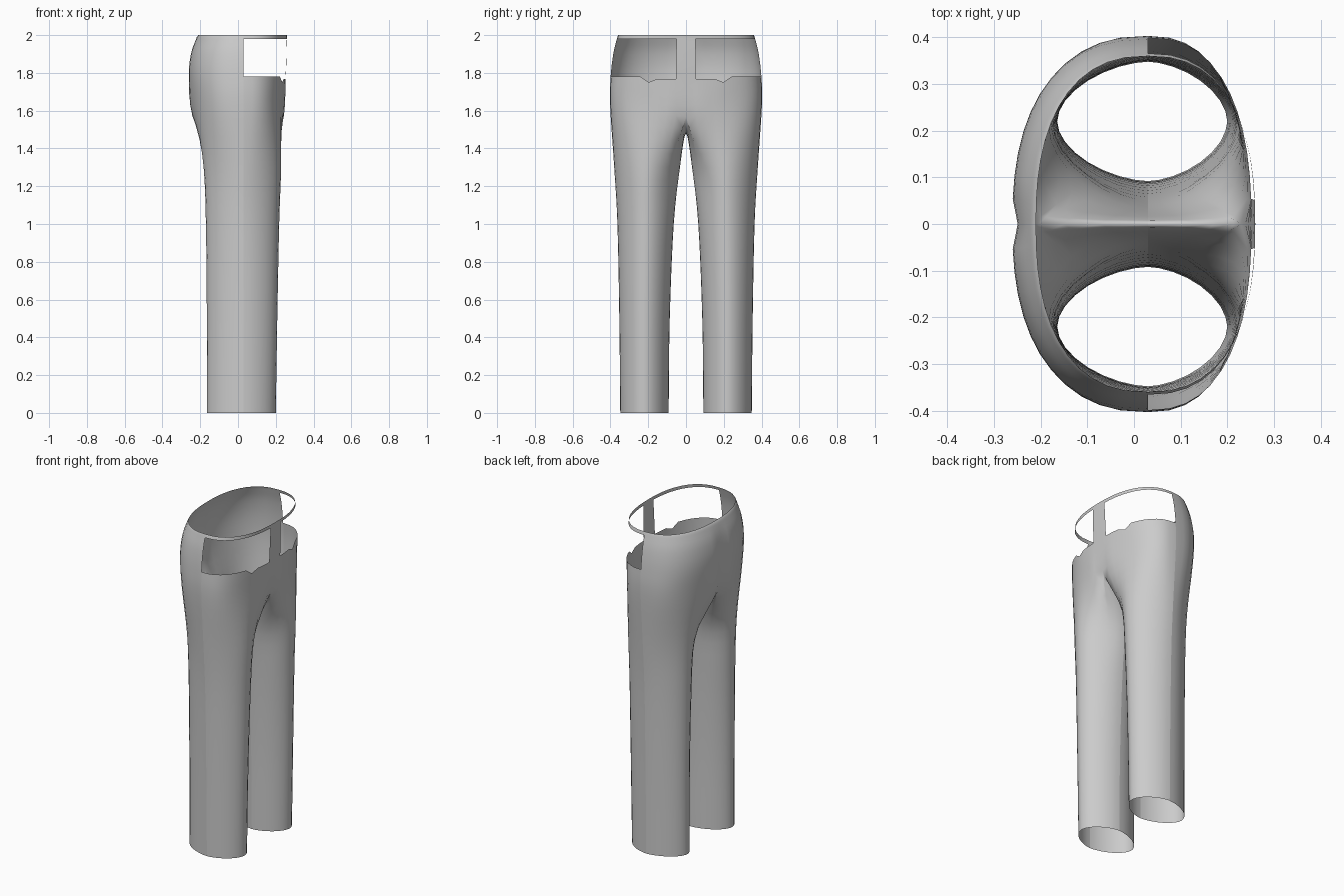
import bpy, bmesh
from math import sin, cos, pi
from mathutils import Vector

if "Cube" in bpy.data.objects:
    bpy.data.objects.remove(bpy.data.objects["Cube"])

SEAM = 0.03          # x of the side seam and inseam
N, C = 16, 4         # columns per panel, column where the centre seam starts
SUB = 4              # rows between key sections

# leg sections: z, front x, back x, inner y, outer y
LEG = [(0, .20, -.165, .092, .348), (.5, .208, -.165, .086, .353),
       (1, .218, -.17, .065, .363), (1.3, .228, -.182, .032, .38)]
# hip sections: z, front x, back x, half width (first one is the fork)
HIP = [(1.62, .244, -.243, .402), (1.78, .252, -.261, .399), (1.9, .257, -.25, .385),
       (1.98, .259, -.222, .366), (2.0, .26, -.21, .36)]


def leg_point(sec, j, front):
    z, xf, xb, yi, yo = sec
    a = pi * j / N
    depth = (xf if front else xb) - SEAM
    c = cos(a)
    y = (yi + yo) / 2 - (yo - yi) / 2 * (1 if c > 0 else -1) * abs(c) ** 1.1
    return Vector((SEAM + depth * max(0, sin(a)) ** 1.2, y, z))


def hip_point(i, j, front):
    z, xf, xb, w = HIP[i]
    depth = (xf if front else xb) - SEAM
    if i == 0 and j < C:                       # crotch curve
        s = j / C
        return Vector((SEAM + depth * .93 * sin(s * pi / 2), 0, 1.48 + .09 * s ** 2))
    s = (j - C) / (N - C)
    phi = pi / 2 * s ** 1.15
    k = 1
    if j == C and i < 3:                       # slight hollow at the centre seam
        k = .93 if i == 0 else (1 if front else .96)
    x = SEAM + depth * k * max(0, cos(phi)) ** .83
    if i == 0:
        z = 1.57 + .06 * s
    if i == 1 and front and C < j <= C + 4:    # pocket edge dips toward the fly
        z -= .03 if j == C + 4 else .012
    return Vector((x, w * sin(phi) ** .83, z))


def spline(keys, after):
    pts = [keys[0] * 2 - keys[1]] + keys + [after]
    out = []
    for i in range(1, len(keys)):
        p0, p1, p2, p3 = pts[i - 1:i + 3]
        for q in range(SUB):
            t = q / SUB
            p = .5 * (2 * p1 + (p2 - p0) * t + (2 * p0 - 5 * p1 + 4 * p2 - p3) * t * t
                      + (3 * p1 - p0 - 3 * p2 + p3) * t ** 3)
            p.y = max(0, p.y)
            out.append(p)
    return out + [keys[-1]]


def panel(name, front):
    bm = bmesh.new()
    cols = []
    for j in range(N + 1):
        keys = [leg_point(s, j, front) for s in LEG]
        if j < C:
            keys.append(hip_point(0, j, front))
            last = keys[-2]
            after = Vector((last.x, -last.y, last.z))
        else:
            keys += [hip_point(i, j, front) for i in range(len(HIP))]
            after = keys[-1] * 2 - keys[-2]
        cols.append([bm.verts.new(p) for p in spline(keys, after)])
    lo, hi = SUB * (len(LEG) + 1), SUB * (len(LEG) + 3)
    for j in range(N):
        a, b = cols[j], cols[j + 1]
        for r in range(min(len(a), len(b)) - 1):
            if front and j > C and lo <= r < hi:   # open pocket window
                continue
            f = [a[r], b[r], b[r + 1], a[r + 1]]
            bm.faces.new(f if front else f[::-1])
    loose = [v for v in bm.verts if not v.link_faces]
    bmesh.ops.delete(bm, geom=loose, context='VERTS')
    me = bpy.data.meshes.new(name)
    bm.to_mesh(me)
    bm.free()
    ob = bpy.data.objects.new(name, me)
    bpy.context.collection.objects.link(ob)
    # second leg by mirroring
    m = ob.modifiers.new("mirror", 'MIRROR')
    m.use_axis = (False, True, False)
    m.merge_threshold = .0005
    for p in me.polygons:
        p.use_smooth = True
    return ob


panel("trouser_front_panel", True)
panel("trouser_back_panel", False)
